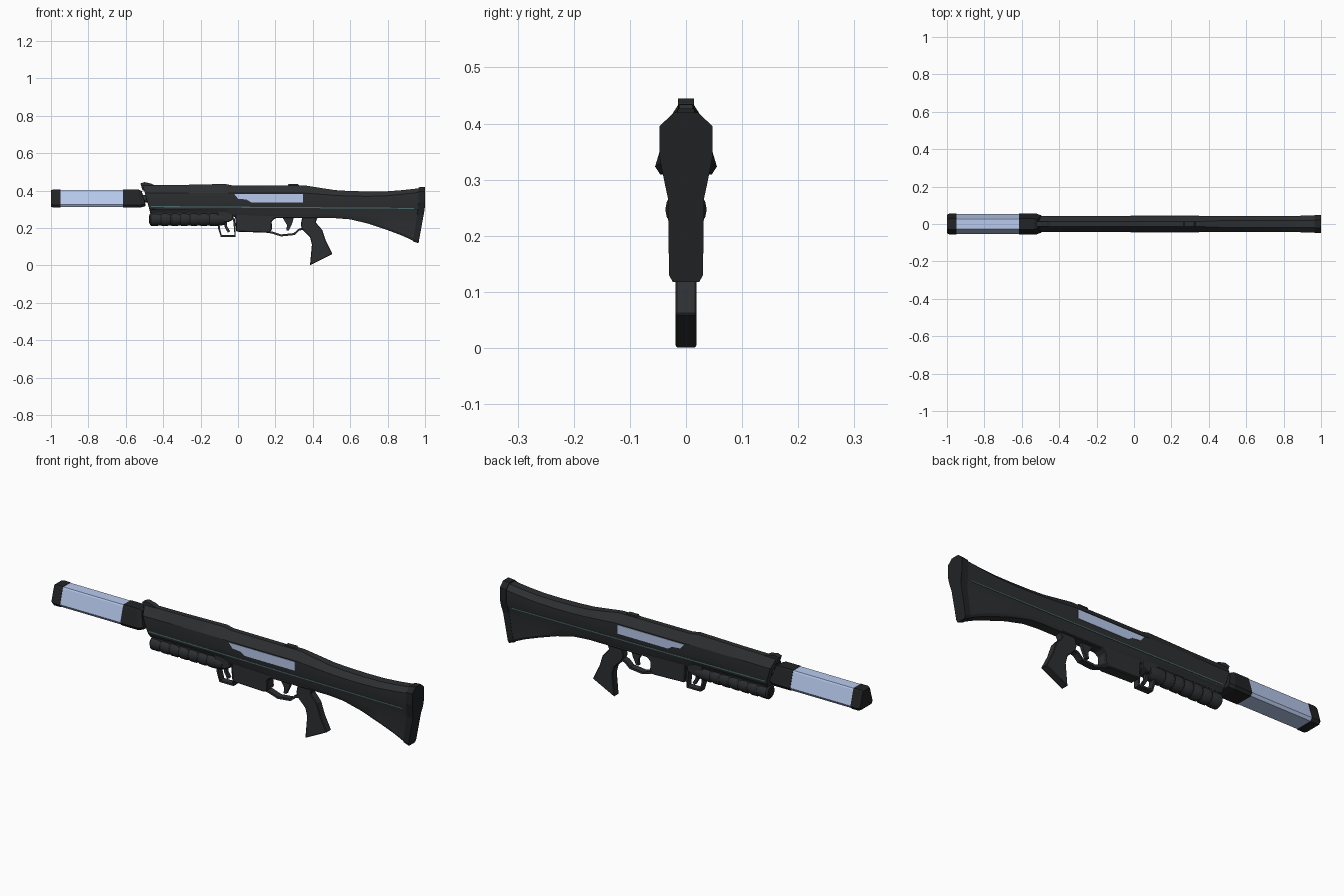
import bpy, bmesh, math


def material(name, rgb):
    m = bpy.data.materials.new(name)
    m.diffuse_color = (*rgb, 1)
    return m


DARK = material("dark_polymer", (0.026, 0.028, 0.030))
BLACK = material("black_polymer", (0.016, 0.017, 0.018))
LIGHT = material("pale_blue_metal", (0.48, 0.59, 0.85))
TEAL = material("teal_seam", (0.07, 0.15, 0.16))


def loft(name, rings, mat=DARK, bevel=0, smooth=False):
    """Skin a list of equal-length rings and cap both ends."""
    bm = bmesh.new()
    vr = [[bm.verts.new(p) for p in r] for r in rings]
    n = len(vr[0])
    for a, b in zip(vr, vr[1:]):
        for i in range(n):
            j = (i + 1) % n
            bm.faces.new((a[i], a[j], b[j], b[i]))
    bm.faces.new(vr[0])
    bm.faces.new(vr[-1][::-1])
    bmesh.ops.recalc_face_normals(bm, faces=bm.faces)
    me = bpy.data.meshes.new(name)
    bm.to_mesh(me)
    bm.free()
    ob = bpy.data.objects.new(name, me)
    bpy.context.collection.objects.link(ob)
    me.materials.append(mat)
    if bevel:
        mod = ob.modifiers.new("bevel", "BEVEL")
        mod.width, mod.segments = bevel, 1
    if smooth:
        bpy.ops.object.select_all(action="DESELECT")
        ob.select_set(True)
        bpy.context.view_layer.objects.active = ob
        bpy.ops.object.shade_smooth_by_angle(angle=math.radians(25))
    return ob


def prism(name, pts, half, mat=DARK, bevel=0, y=0):
    return loft(name, [[(x, y + s * half, z) for x, z in pts] for s in (-1, 1)], mat, bevel)


def strip(name, path, thick, half, mat=DARK):
    """Flat band following an x-z path."""
    a, b = [], []
    for i, (x, z) in enumerate(path):
        p, q = path[max(i - 1, 0)], path[min(i + 1, len(path) - 1)]
        dx, dz = q[0] - p[0], q[1] - p[1]
        k = thick / 2 / math.hypot(dx, dz)
        a.append((x - dz * k, z + dx * k))
        b.append((x + dz * k, z - dx * k))
    return prism(name, a + b[::-1], half, mat)


def turned(name, profile, zc, n=16, mat=DARK):
    rings = [[(x, r * math.cos(2 * math.pi * i / n), zc + r * math.sin(2 * math.pi * i / n))
              for i in range(n)] for x, r in profile]
    return loft(name, rings, mat, smooth=True)


def body_ring(xs, top, th, shoulder, w, low, bot, grow=1.0):
    """Symmetric section; xs gives x at the top, at z 0.31 and at the bottom."""
    def x_at(z):
        if z >= 0.31:
            return xs[1] + (xs[0] - xs[1]) * (z - 0.31) / (top - 0.31)
        return xs[1] + (xs[2] - xs[1]) * (0.31 - z) / (0.31 - bot)
    half = [(th, top), (w, shoulder), (w, 0.338), (w * 0.84, 0.30),
            (0.031, low), (0.029, bot + 0.012), (0.023, bot)]
    pts = half + [(-y, z) for y, z in half[::-1]]
    return [(x_at(z), y * grow, z) for y, z in pts]


def same(x):
    return (x, x, x)


# receiver and stock in one lofted shell
body = [
    ((-0.51, -0.475, -0.47), 0.428, 0.013, 0.386, 0.043, 0.295, 0.28),
    (same(-0.30), 0.430, 0.013, 0.388, 0.043, 0.295, 0.28),
    (same(-0.07), 0.435, 0.013, 0.388, 0.043, 0.292, 0.275),
    (same(-0.03), 0.427, 0.013, 0.386, 0.043, 0.285, 0.26),
    (same(0.26), 0.426, 0.013, 0.386, 0.043, 0.275, 0.252),
    (same(0.36), 0.427, 0.014, 0.386, 0.043, 0.275, 0.252),
    (same(0.44), 0.414, 0.017, 0.380, 0.043, 0.274, 0.252),
    (same(0.52), 0.402, 0.019, 0.374, 0.043, 0.273, 0.252),
    (same(0.60), 0.397, 0.020, 0.370, 0.043, 0.270, 0.246),
    (same(0.70), 0.395, 0.020, 0.369, 0.043, 0.267, 0.222),
    (same(0.80), 0.396, 0.020, 0.372, 0.043, 0.267, 0.188),
    (same(0.88), 0.402, 0.020, 0.380, 0.044, 0.267, 0.158),
    ((0.968, 0.966, 0.938), 0.412, 0.020, 0.390, 0.045, 0.267, 0.131),
]
loft("receiver_and_stock", [body_ring(*b) for b in body], smooth=True)

# butt plate
loft("butt_plate", [
    body_ring((0.966, 0.964, 0.936), 0.417, 0.020, 0.395, 0.045, 0.267, 0.128, 1.04),
    body_ring((1.0, 1.0, 0.965), 0.420, 0.020, 0.396, 0.045, 0.267, 0.118, 1.04)], BLACK)

# sights on the top ridge
prism("front_sight", [(-0.522, 0.438), (-0.50, 0.445), (-0.465, 0.437), (-0.445, 0.427),
                      (-0.46, 0.40), (-0.51, 0.40)], 0.014)
prism("rear_sight", [(0.262, 0.42), (0.27, 0.434), (0.32, 0.434), (0.335, 0.42)], 0.012)


# muzzle shroud: sloped sides, widest near the bottom
def shroud_ring(x, s=1.0, x_low=None):
    half = [(0.028, 0.405), (0.032, 0.398), (0.054, 0.324), (0.045, 0.31)]
    pts = half + [(-y, z) for y, z in half[::-1]]
    return [(x if x_low is None or z > 0.36 else x_low, y * s, 0.355 + (z - 0.355) * s)
            for y, z in pts]


loft("muzzle_cap", [shroud_ring(-1.0, 0.92), shroud_ring(-0.988, 1.02), shroud_ring(-0.95, 1.02)], BLACK)
loft("muzzle_shroud", [shroud_ring(-0.952, 0.98), shroud_ring(-0.61, 0.98)], LIGHT)
loft("shroud_collar", [shroud_ring(-0.615, 1.02), shroud_ring(-0.535, 1.02, -0.52),
                       shroud_ring(-0.515, 0.85, -0.495)], BLACK)
turned("inner_barrel", [(-0.54, 0.02), (-0.44, 0.02)], 0.355)

# side panels and seam lines
for side, s in (("right", -1), ("left", 1)):
    prism("side_panel_" + side, [(-0.02, 0.381), (0.348, 0.381), (0.348, 0.337), (0.07, 0.337),
                                 (0.045, 0.352), (0.0, 0.356)], 0.002, LIGHT, y=s * 0.0428)
    prism("seam_" + side, [(-0.465, 0.317), (0.94, 0.307), (0.94, 0.302), (-0.465, 0.311)],
          0.001, TEAL, y=s * 0.0385)

# lower launcher tube with grip ridges
profile = [(-0.472, 0.027), (-0.465, 0.036), (-0.43, 0.036)]
for i in range(6):
    x = -0.42 + i * 0.052
    profile += [(x, 0.033), (x + 0.008, 0.033), (x + 0.014, 0.037), (x + 0.042, 0.037)]
profile += [(-0.09, 0.034), (-0.07, 0.03)]
turned("launcher_tube", profile, 0.247)
turned("launcher_muzzle", [(-0.476, 0.02), (-0.46, 0.02)], 0.247, mat=BLACK)
prism("launcher_mount", [(-0.46, 0.29), (-0.03, 0.29), (-0.03, 0.25), (-0.46, 0.25)], 0.022)
prism("launcher_rear", [(-0.115, 0.30), (-0.025, 0.30), (-0.025, 0.245), (-0.05, 0.232),
                        (-0.105, 0.225)], 0.028, bevel=0.004)
strip("launcher_guard", [(-0.104, 0.235), (-0.102, 0.20), (-0.09, 0.157), (-0.016, 0.157),
                         (-0.017, 0.20), (-0.022, 0.25)], 0.010, 0.016)
strip("launcher_trigger", [(-0.068, 0.24), (-0.064, 0.205), (-0.048, 0.178)], 0.014, 0.008)

# lower receiver, trigger group and grip
prism("lower_receiver", [(-0.018, 0.30), (-0.010, 0.18), (0.165, 0.174), (0.182, 0.19),
                         (0.18, 0.235), (0.20, 0.252), (0.42, 0.252), (0.42, 0.28)], 0.028, bevel=0.004)
strip("trigger_guard", [(0.15, 0.18), (0.18, 0.176), (0.23, 0.160), (0.30, 0.167), (0.325, 0.19),
                        (0.36, 0.20)], 0.011, 0.016)
prism("trigger", [(0.235, 0.26), (0.30, 0.26), (0.29, 0.225), (0.272, 0.187), (0.258, 0.187),
                  (0.262, 0.215)], 0.008)
prism("pistol_grip", [(0.345, 0.265), (0.335, 0.215), (0.345, 0.19), (0.385, 0.15), (0.395, 0.11),
                      (0.385, 0.0), (0.505, 0.06), (0.47, 0.13), (0.45, 0.19), (0.415, 0.23),
                      (0.43, 0.265)], 0.019, bevel=0.003)
